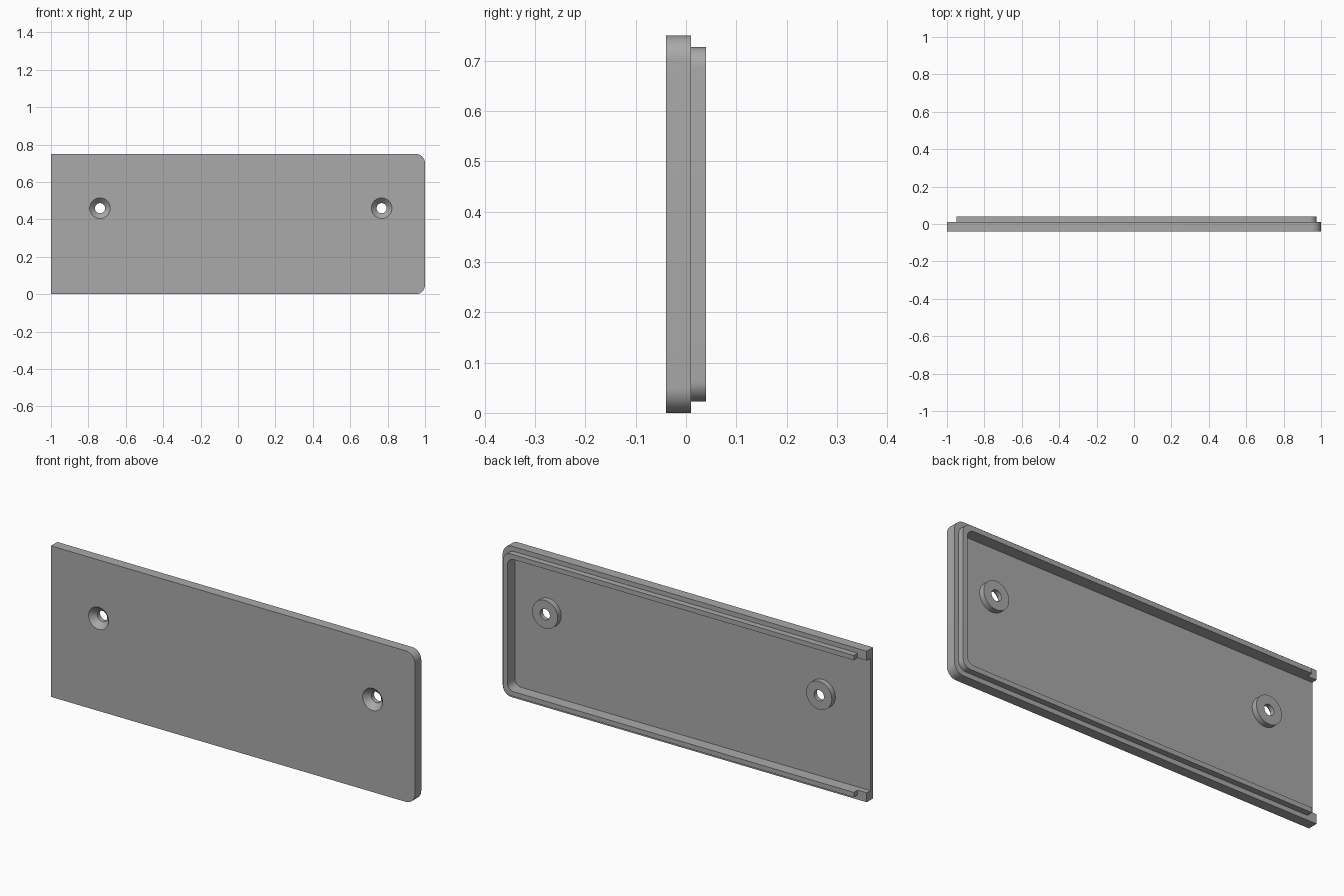
import bpy, bmesh, math

cube = bpy.data.objects.get("Cube")
if cube:
    bpy.data.objects.remove(cube, do_unlink=True)

grey = bpy.data.materials.new("plain_grey")
grey.use_nodes = True
colour = (0.4, 0.4, 0.4, 1)
grey.diffuse_color = colour
grey.node_tree.nodes["Principled BSDF"].inputs["Base Color"].default_value = colour

HEIGHT = 0.75
FRONT, FLOOR, STEP, BACK = -0.04, -0.018, 0.01, 0.04


def finish(name, bm):
    bmesh.ops.recalc_face_normals(bm, faces=bm.faces)
    mesh = bpy.data.meshes.new(name)
    bm.to_mesh(mesh)
    bm.free()
    mesh.materials.append(grey)
    obj = bpy.data.objects.new(name, mesh)
    bpy.context.collection.objects.link(obj)
    return obj


def slab(name, x0, inset, radius, y0, y1):
    """Plate with a square end at x0 and two rounded corners at the +x end."""
    x1, z0, z1 = 1 - inset, inset, HEIGHT - inset
    outline = [(x0, z1), (x0, z0)]
    for cz, start in ((z0 + radius, -90), (z1 - radius, 0)):
        for i in range(13):
            a = math.radians(start + i * 7.5)
            outline.append((x1 - radius + radius * math.cos(a),
                            cz + radius * math.sin(a)))
    bm = bmesh.new()
    face = bm.faces.new([bm.verts.new((x, y0, z)) for x, z in outline])
    ext = bmesh.ops.extrude_face_region(bm, geom=[face])
    verts = [v for v in ext["geom"] if isinstance(v, bmesh.types.BMVert)]
    bmesh.ops.translate(bm, verts=verts, vec=(0, y1 - y0, 0))
    return finish(name, bm)


def turned(name, x, z, profile, steps=48):
    """Solid of revolution about the y axis from (radius, y) pairs."""
    bm = bmesh.new()
    rings = []
    for r, y in profile:
        rings.append([bm.verts.new((x + r * math.cos(math.tau * i / steps), y,
                                    z + r * math.sin(math.tau * i / steps)))
                      for i in range(steps)])
    for a, b in zip(rings, rings[1:]):
        for i in range(steps):
            j = (i + 1) % steps
            bm.faces.new((a[i], a[j], b[j], b[i]))
    bm.faces.new(rings[0])
    bm.faces.new(rings[-1])
    return finish(name, bm)


def combine(target, tool, operation):
    mod = target.modifiers.new(operation.lower(), 'BOOLEAN')
    mod.operation, mod.object, mod.solver = operation, tool, 'EXACT'
    bpy.context.view_layer.objects.active = target
    bpy.ops.object.modifier_apply(modifier=mod.name)
    bpy.data.objects.remove(tool, do_unlink=True)


# Outer plate with the stepped lip, hollowed from the back and open at -x
cover = slab("cover_plate", -1, 0, 0.05, FRONT, STEP)
combine(cover, slab("lip", -0.95, 0.023, 0.04, -0.005, BACK), 'UNION')
combine(cover, slab("cavity", -1.1, 0.047, 0.035, FLOOR, 0.1), 'DIFFERENCE')

# Screw bosses with countersunk holes
for x in (-0.738, 0.768):
    z = 0.46
    boss = turned("boss", x, z, [(0.07, FLOOR - 0.01), (0.07, STEP)])
    combine(cover, boss, 'UNION')
    hole = turned("screw_hole", x, z, [(0.059, FRONT - 0.004), (0.055, FRONT),
                                       (0.027, -0.012), (0.027, 0.05)])
    combine(cover, hole, 'DIFFERENCE')

# Smooth rounded corners and holes, keep the edges crisp
bpy.ops.object.select_all(action='DESELECT')
cover.select_set(True)
bpy.context.view_layer.objects.active = cover
bpy.ops.object.shade_smooth_by_angle(angle=math.radians(30))
